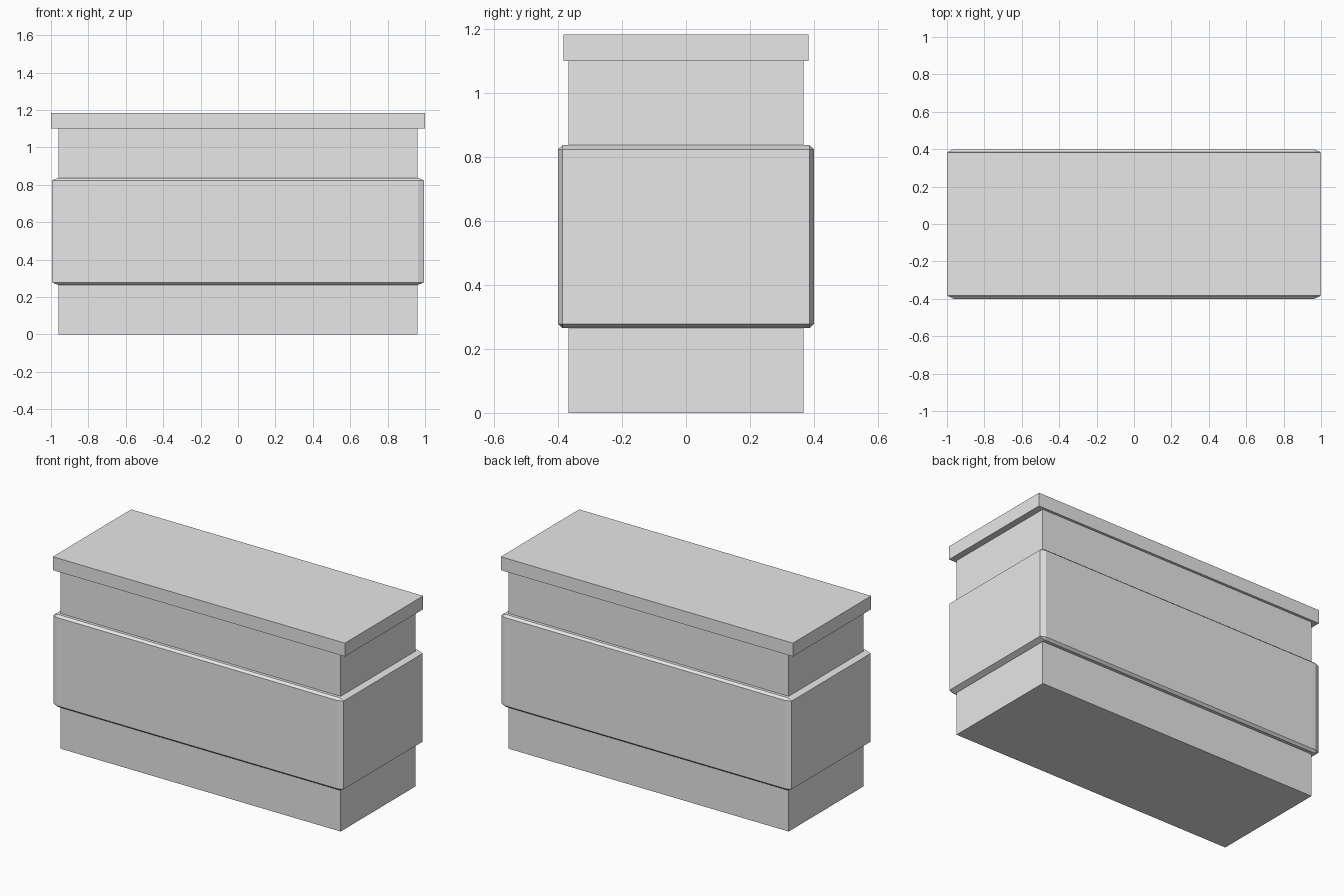
import bpy, bmesh
from math import copysign

default_cube = bpy.data.objects.get("Cube")
if default_cube:
    bpy.data.objects.remove(default_cube)

grey = bpy.data.materials.new("light_grey")
grey.use_nodes = True
grey.diffuse_color = (0.8, 0.8, 0.8, 1)
grey.node_tree.nodes["Principled BSDF"].inputs["Base Color"].default_value = (0.8, 0.8, 0.8, 1)


def box(name, half_x, half_y, z_low, z_high, chamfer=None):
    """Flat-shaded box; chamfer gives the edge cut along x, y and z."""
    bm = bmesh.new()
    bmesh.ops.create_cube(bm, size=2)
    if chamfer:
        bmesh.ops.bevel(bm, geom=bm.edges[:], offset=0.1, segments=1, affect='EDGES')
    half = (half_x, half_y, (z_high - z_low) / 2)
    for v in bm.verts:
        for axis in range(3):
            inset = chamfer[axis] if chamfer and abs(v.co[axis]) < 0.99 else 0
            v.co[axis] = copysign(half[axis] - inset, v.co[axis])
    mesh = bpy.data.meshes.new(name)
    bm.to_mesh(mesh)
    bm.free()
    mesh.materials.append(grey)
    obj = bpy.data.objects.new(name, mesh)
    obj.location.z = (z_low + z_high) / 2
    bpy.context.collection.objects.link(obj)
    return obj


# Core block, chamfered wrap-around band and overhanging lid
box("core_block", 0.96, 0.367, 0, 1.1)
box("middle_band", 0.994, 0.4, 0.265, 0.837, chamfer=(0.031, 0.014, 0.013))
box("top_slab", 1.0, 0.383, 1.1, 1.183)
